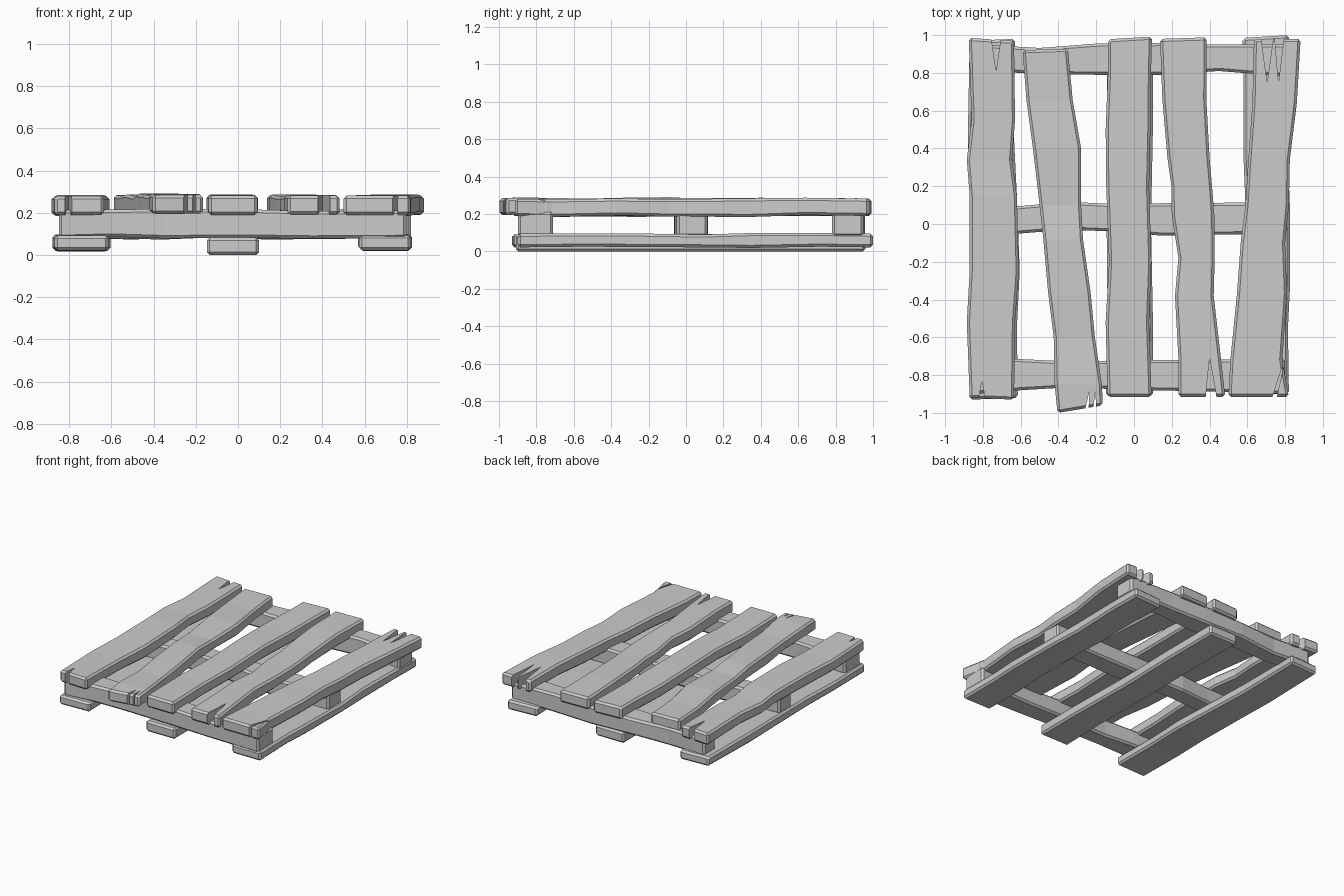
import bpy, bmesh, random
from mathutils import Vector

random.seed(4)


def make_object(name, bm):
    bmesh.ops.recalc_face_normals(bm, faces=bm.faces)
    mesh = bpy.data.meshes.new(name)
    bm.to_mesh(mesh)
    bm.free()
    ob = bpy.data.objects.new(name, mesh)
    bpy.context.collection.objects.link(ob)
    return ob


def apply_modifier(ob, mod):
    bpy.context.view_layer.objects.active = ob
    bpy.ops.object.modifier_apply(modifier=mod.name)


def notch_cutter(base_a, base_b, apex):
    # triangular prism that splits a board end
    bm = bmesh.new()
    lo = [bm.verts.new((x, y, 0.12)) for x, y in (base_a, base_b, apex)]
    hi = [bm.verts.new((x, y, 0.4)) for x, y in (base_a, base_b, apex)]
    bm.faces.new(lo)
    bm.faces.new(hi)
    for i in range(3):
        j = (i + 1) % 3
        bm.faces.new((lo[i], lo[j], hi[j], hi[i]))
    ob = make_object("notch_cutter", bm)
    ob.hide_render = True
    return ob


def board(name, stations, z0, z1, skew=(0, 0), wave=0.006, across=False, notches=()):
    # loft of rectangles; stations are (position along, low side, high side)
    bm = bmesh.new()
    rings = []
    last = len(stations) - 1
    for i, (t, a, b) in enumerate(stations):
        s = skew[0] if i == 0 else skew[1] if i == last else 0
        lo, hi = z0 + random.uniform(-wave, wave), z1 + random.uniform(-wave, wave)
        if i in (0, last):
            lo, hi = z0, z1
        pts = [(a, t, lo), (b, t + s, lo), (b, t + s, hi), (a, t, hi)]
        if across:
            pts = [(y, x, z) for x, y, z in pts]
        rings.append([bm.verts.new(Vector(p)) for p in pts])
    for p, q in zip(rings, rings[1:]):
        for k in range(4):
            m = (k + 1) % 4
            bm.faces.new((p[k], p[m], q[m], q[k]))
    bm.faces.new(rings[0])
    bm.faces.new(rings[-1])
    ob = make_object(name, bm)
    bev = ob.modifiers.new("worn_edges", 'BEVEL')
    bev.width = 0.014
    bev.segments = 1
    bev.limit_method = 'ANGLE'
    bev.angle_limit = 0.8
    apply_modifier(ob, bev)
    for n in notches:
        cutter = notch_cutter(*n)
        mod = ob.modifiers.new("split", 'BOOLEAN')
        mod.operation = 'DIFFERENCE'
        mod.solver = 'EXACT'
        mod.object = cutter
        apply_modifier(ob, mod)
        bpy.data.objects.remove(cutter)
    return ob


# top deck boards, left to right
board("deck_board_left", [
    (-0.92, -0.87, -0.635), (-0.52, -0.885, -0.63), (-0.25, -0.87, -0.61), (0.15, -0.87, -0.62),
    (0.34, -0.885, -0.645), (0.55, -0.86, -0.63), (0.985, -0.875, -0.635)], 0.19, 0.28, (-0.01, -0.015),
    notches=[((-0.765, 1.05), (-0.695, 1.05), (-0.73, 0.81)), ((-0.83, -0.97), (-0.78, -0.97), (-0.805, -0.83))])
board("deck_board_slanted", [
    (-1.0, -0.405, -0.165), (-0.85, -0.42, -0.17), (-0.6, -0.425, -0.207), (-0.36, -0.455, -0.23),
    (-0.08, -0.48, -0.27), (0.1, -0.5, -0.28), (0.4, -0.535, -0.28), (0.66, -0.57, -0.325),
    (0.92, -0.59, -0.35)], 0.195, 0.285, (0.04, 0.008), 0.008,
    notches=[((-0.275, -1.05), (-0.245, -1.05), (-0.235, -0.88)), ((-0.225, -1.05), (-0.195, -1.05), (-0.205, -0.89))])
board("deck_board_middle", [
    (-0.915, -0.14, 0.093), (-0.52, -0.15, 0.08), (-0.2, -0.132, 0.092), (0.2, -0.147, 0.08),
    (0.5, -0.15, 0.087), (0.8, -0.138, 0.09), (0.978, -0.137, 0.095)], 0.19, 0.283, (0, 0.014))
board("deck_board_inner_right", [
    (-0.915, 0.235, 0.483), (-0.71, 0.235, 0.46), (-0.38, 0.217, 0.422), (-0.18, 0.235, 0.427),
    (0.05, 0.2, 0.425), (0.2, 0.198, 0.413), (0.35, 0.177, 0.4), (0.66, 0.15, 0.383),
    (0.98, 0.138, 0.385)], 0.192, 0.283, (0, 0.008), 0.008,
    notches=[((0.375, -0.96), (0.445, -0.96), (0.4, -0.71))])
board("deck_board_right", [
    (-0.915, 0.5, 0.82), (-0.72, 0.51, 0.785), (-0.37, 0.545, 0.81), (-0.1, 0.565, 0.8),
    (0.1, 0.59, 0.82), (0.34, 0.605, 0.825), (0.64, 0.627, 0.862), (0.98, 0.635, 0.882)], 0.19, 0.282,
    notches=[((0.665, 1.04), (0.745, 1.04), (0.705, 0.75)), ((0.74, 1.04), (0.8, 1.04), (0.765, 0.75)),
             ((0.715, -0.97), (0.745, -0.97), (0.8, -0.71))])

# cross beams running left to right
beams = {
    "front_beam": [(-0.85, -0.9, -0.71), (-0.6, -0.88, -0.715), (-0.35, -0.865, -0.728),
                   (0.05, -0.88, -0.72), (0.35, -0.885, -0.72), (0.8, -0.9, -0.71)],
    "middle_beam": [(-0.85, -0.065, 0.085), (-0.6, -0.05, 0.095), (-0.35, -0.03, 0.118),
                    (-0.1, -0.04, 0.105), (0.15, -0.062, 0.11), (0.8, -0.05, 0.115)],
    "back_beam": [(-0.82, 0.81, 0.95), (-0.5, 0.795, 0.932), (-0.2, 0.79, 0.955),
                  (0.15, 0.79, 0.958), (0.45, 0.81, 0.95), (0.82, 0.78, 0.95)],
}
for name, st in beams.items():
    board(name, st, 0.08, 0.212, wave=0.007, across=True)

# bottom runner boards
board("runner_left", [
    (-0.93, -0.87, -0.615), (-0.55, -0.88, -0.62), (-0.25, -0.865, -0.605), (0.15, -0.87, -0.62),
    (0.45, -0.88, -0.635), (0.97, -0.87, -0.63)], 0.022, 0.093, (0.01, 0.01), 0.005)
board("runner_middle", [
    (-0.91, -0.148, 0.1), (-0.5, -0.14, 0.1), (0.0, -0.145, 0.09), (0.5, -0.14, 0.1),
    (0.96, -0.145, 0.1)], 0.0, 0.083, wave=0.0)
board("runner_right", [
    (-0.9, 0.575, 0.82), (-0.55, 0.57, 0.815), (-0.35, 0.585, 0.825), (0.1, 0.59, 0.825),
    (0.35, 0.58, 0.815), (0.72, 0.58, 0.82), (0.985, 0.575, 0.82)], 0.022, 0.095, (0.0, 0.015), 0.005)
